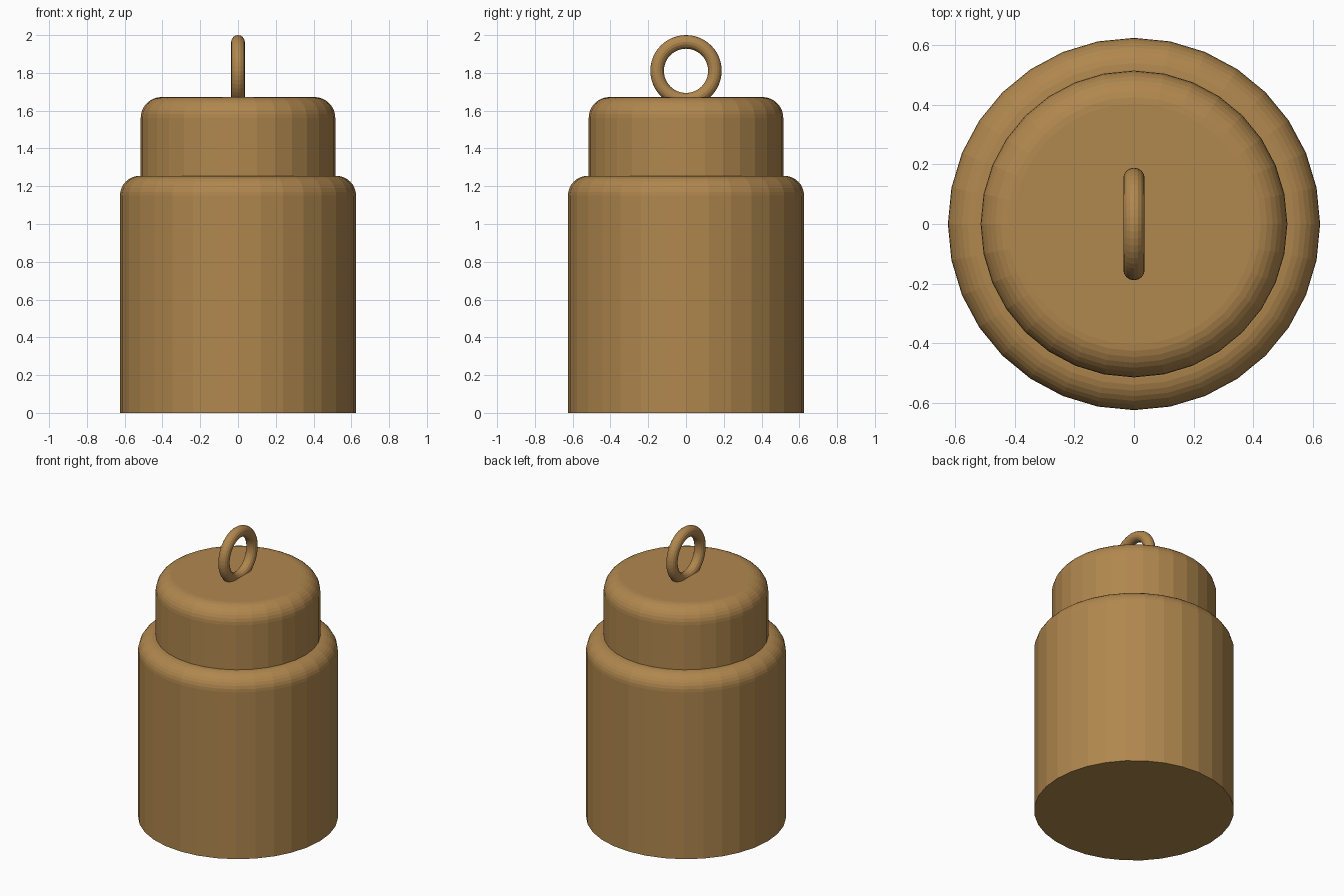
import bpy, bmesh, math
from mathutils import Matrix

if "Cube" in bpy.data.objects:
    bpy.data.objects.remove(bpy.data.objects["Cube"])

brass = bpy.data.materials.new("aged_brass")
brass.diffuse_color = (0.434, 0.242, 0.076, 1.0)
brass.use_nodes = True
brass.node_tree.nodes["Principled BSDF"].inputs["Base Color"].default_value = brass.diffuse_color


def rounded_drum(name, radius, z0, z1, rounding):
    """32-sided drum with a rounded upper rim."""
    bm = bmesh.new()
    bmesh.ops.create_cone(bm, cap_ends=True, segments=32, radius1=radius,
                          radius2=radius, depth=z1 - z0,
                          matrix=Matrix.Translation((0, 0, (z0 + z1) / 2)))
    rim = [e for e in bm.edges if all(v.co.z > z1 - 1e-4 for v in e.verts)]
    bmesh.ops.bevel(bm, geom=rim, offset=rounding, offset_type='OFFSET',
                    segments=8, profile=0.5, affect='EDGES')
    mesh = bpy.data.meshes.new(name)
    bm.to_mesh(mesh)
    bm.free()
    mesh.materials.append(brass)
    obj = bpy.data.objects.new(name, mesh)
    bpy.context.collection.objects.link(obj)
    return obj


# Wide weight body and the narrower stage on top
rounded_drum("body", 0.625, 0.0, 1.255, 0.105)
rounded_drum("upper_stage", 0.515, 1.255, 1.672, 0.11)

# Upright hanging ring, partly sunk into the top
bpy.ops.mesh.primitive_torus_add(major_radius=0.153, minor_radius=0.036,
                                 major_segments=48, minor_segments=16,
                                 location=(0, 0, 1.811),
                                 rotation=(0, math.pi / 2, 0))
ring = bpy.context.object
ring.name = "hanging_ring"
ring.data.materials.append(brass)
